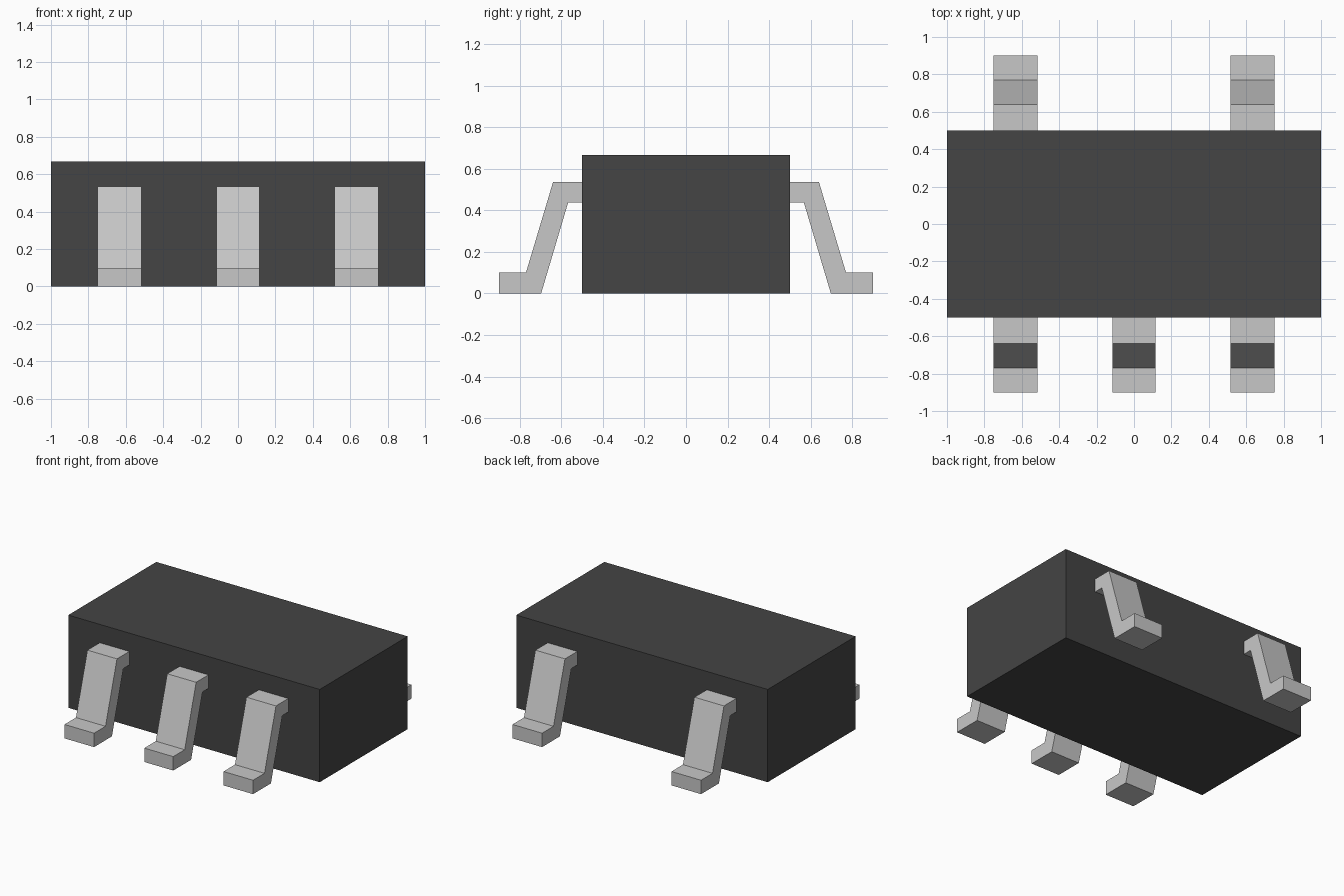
import bpy
import bmesh

cube = bpy.data.objects.get("Cube")
if cube:
    bpy.data.objects.remove(cube, do_unlink=True)


def make_material(name, value):
    mat = bpy.data.materials.new(name)
    mat.use_nodes = True
    colour = (value, value, value, 1.0)
    mat.diffuse_color = colour
    mat.node_tree.nodes["Principled BSDF"].inputs["Base Color"].default_value = colour
    return mat


def extruded(name, profile, x0, x1, mat):
    """Extrude a closed (y, z) profile along x from x0 to x1."""
    bm = bmesh.new()
    face = bm.faces.new([bm.verts.new((x0, y, z)) for y, z in profile])
    result = bmesh.ops.extrude_face_region(bm, geom=[face])
    moved = [v for v in result["geom"] if isinstance(v, bmesh.types.BMVert)]
    bmesh.ops.translate(bm, vec=(x1 - x0, 0, 0), verts=moved)
    bmesh.ops.recalc_face_normals(bm, faces=bm.faces)
    mesh = bpy.data.meshes.new(name)
    bm.to_mesh(mesh)
    bm.free()
    mesh.materials.append(mat)
    obj = bpy.data.objects.new(name, mesh)
    bpy.context.collection.objects.link(obj)
    return obj


black_plastic = make_material("black_plastic", 0.058)
grey_metal = make_material("grey_metal", 0.575)

# Rectangular package body
extruded("package_body", [(-0.5, 0), (0.5, 0), (0.5, 0.667), (-0.5, 0.667)],
         -1.0, 1.0, black_plastic)

# Bent lead: shoulder, sloping shank and flat foot, as (outward y, z)
LEAD = [(0.48, 0.535), (0.64, 0.535), (0.77, 0.10), (0.90, 0.10),
        (0.90, 0.0), (0.697, 0.0), (0.567, 0.438), (0.48, 0.438)]
SPANS = {"right": (-0.75, -0.515), "middle": (-0.115, 0.115), "left": (0.515, 0.75)}

# Three leads along the front, two along the back
for row, sign, places in (("front", -1, ("right", "middle", "left")),
                          ("back", 1, ("right", "left"))):
    for place in places:
        extruded(f"{row}_{place}_lead", [(sign * y, z) for y, z in LEAD],
                 *SPANS[place], grey_metal)
